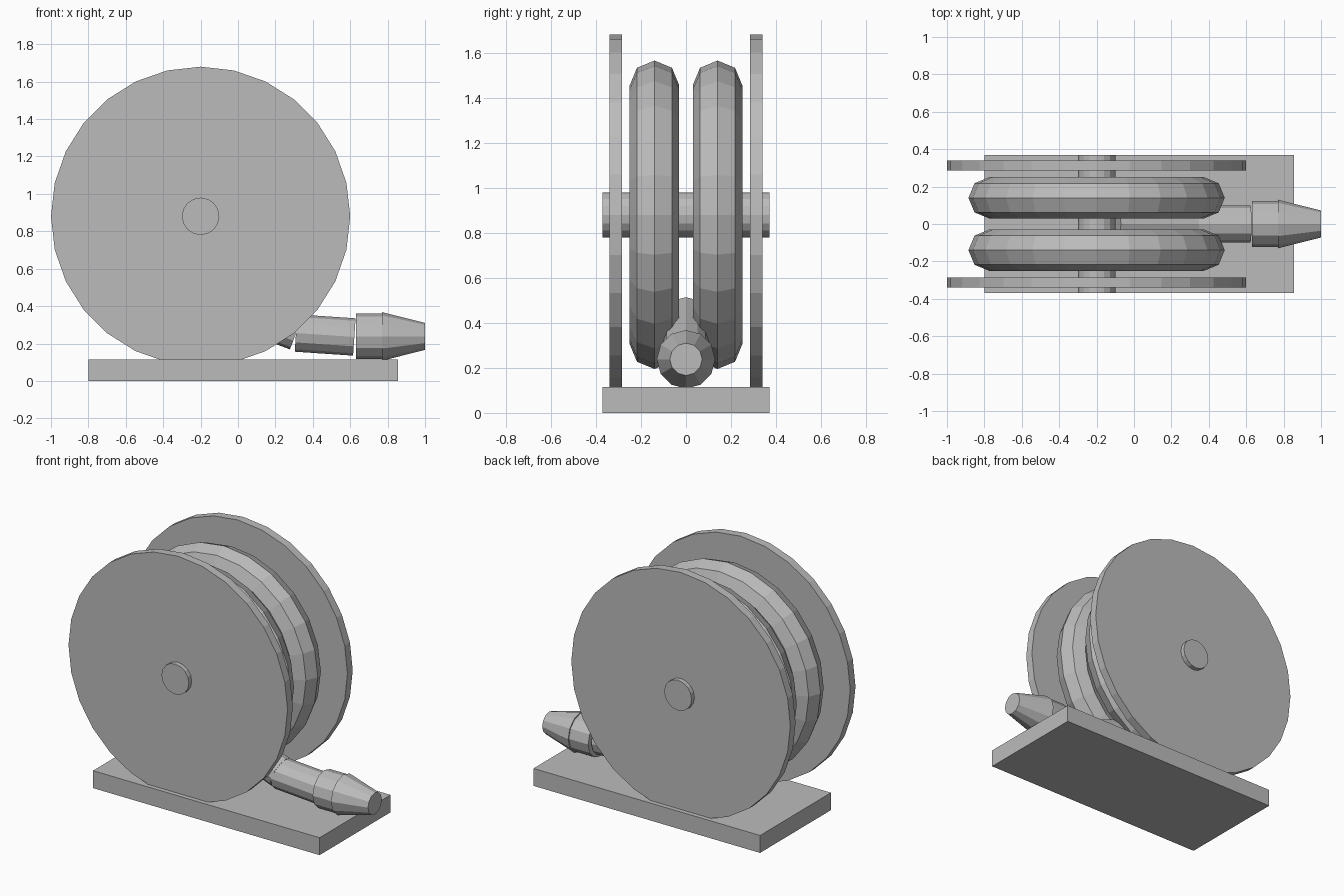
import bpy
import math
from mathutils import Vector

cube = bpy.data.objects.get("Cube")
if cube:
    bpy.data.objects.remove(cube, do_unlink=True)

grey = bpy.data.materials.new("plain grey")
grey.use_nodes = True
colour = (0.5, 0.5, 0.5, 1)
grey.diffuse_color = colour
grey.node_tree.nodes["Principled BSDF"].inputs["Base Color"].default_value = colour


def finish(name):
    ob = bpy.context.object
    ob.name = name
    ob.data.materials.clear()
    ob.data.materials.append(grey)
    return ob


def rod(name, start, end, r1, r2, sides):
    """Straight or tapered cylinder between two points."""
    a, b = Vector(start), Vector(end)
    bpy.ops.mesh.primitive_cone_add(vertices=sides, radius1=r1, radius2=r2,
                                    depth=(b - a).length, location=(a + b) / 2)
    ob = finish(name)
    ob.rotation_euler = (b - a).to_track_quat('Z', 'Y').to_euler()
    return ob


HUB_X, HUB_Z = -0.2, 0.88

# Base plate
bpy.ops.mesh.primitive_cube_add(size=1, location=(0.0275, 0, 0.0575))
finish("base_plate").scale = (1.655, 0.74, 0.115)

# Axle through the reel
rod("axle", (HUB_X, -0.37, HUB_Z), (HUB_X, 0.37, HUB_Z), 0.1, 0.1, 16)

# Side discs and the two coils of hose
for side, s in (("front", -1), ("back", 1)):
    rod(side + "_disc", (HUB_X, s * 0.285, HUB_Z), (HUB_X, s * 0.34, HUB_Z),
        0.8, 0.8, 28)
    bpy.ops.mesh.primitive_torus_add(major_radius=0.575, minor_radius=0.11,
                                     major_segments=24, minor_segments=8,
                                     location=(HUB_X, s * 0.14, HUB_Z),
                                     rotation=(math.pi / 2, 0, 0))
    finish(side + "_hose_coil")

# Loose hose end, collar and nozzle
rod("hose_lead", (-0.105, 0, 0.42), (0.313, 0, 0.262), 0.1, 0.1, 12)
rod("hose_end", (0.31, 0, 0.256), (0.622, 0, 0.235), 0.1, 0.1, 12)
rod("nozzle_collar", (0.63, 0, 0.238), (0.77, 0, 0.238), 0.122, 0.122, 12)
rod("nozzle_tip", (0.77, 0, 0.238), (1.0, 0, 0.238), 0.13, 0.072, 12)
